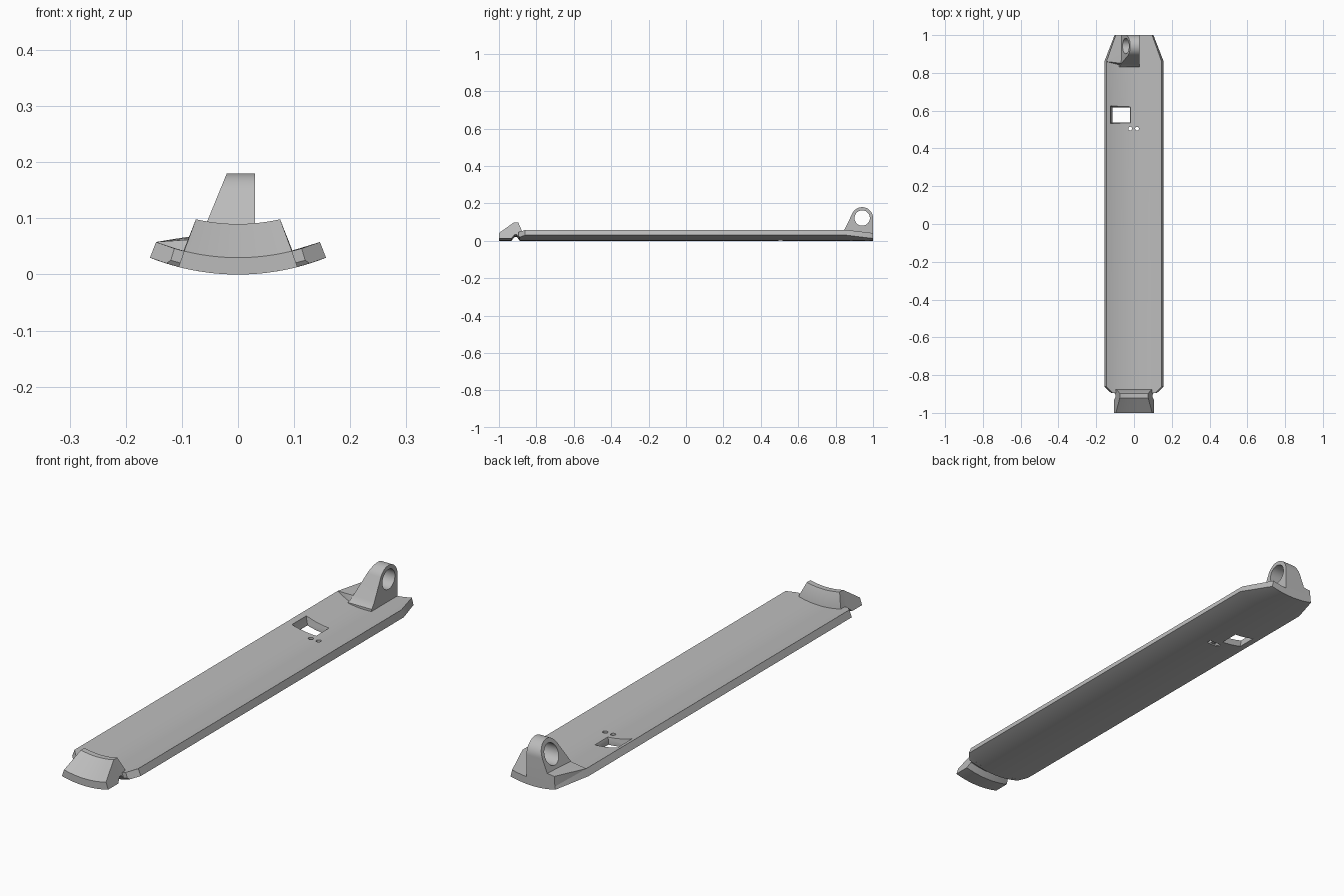
import bpy, bmesh
from math import sin, cos, asin, radians, pi
from mathutils import Vector

if "Cube" in bpy.data.objects:
    bpy.data.objects.remove(bpy.data.objects["Cube"])

R = 0.426          # outer radius of the curved plate, axis at z = R
RI = R - 0.03      # inner radius

grey = bpy.data.materials.new("plain grey")
grey.use_nodes = True
grey.diffuse_color = (0.5, 0.5, 0.5, 1)
grey.node_tree.nodes["Principled BSDF"].inputs["Base Color"].default_value = (0.5, 0.5, 0.5, 1)


def finish(name, bm):
    bmesh.ops.recalc_face_normals(bm, faces=bm.faces[:])
    me = bpy.data.meshes.new(name)
    bm.to_mesh(me)
    bm.free()
    me.materials.append(grey)
    ob = bpy.data.objects.new(name, me)
    bpy.context.collection.objects.link(ob)
    return ob


def loft(name, rings):
    """Skin a list of closed rings of equal length and cap both ends."""
    bm = bmesh.new()
    rows = [[bm.verts.new(p) for p in ring] for ring in rings]
    n = len(rows[0])
    for a, b in zip(rows, rows[1:]):
        for i in range(n):
            j = (i + 1) % n
            bm.faces.new((a[i], a[j], b[j], b[i]))
    bm.faces.new(rows[0])
    bm.faces.new(rows[-1])
    return finish(name, bm)


def arc_ring(y, r_out, w_out, r_in, w_in, n=24):
    """Curved slab section: outer arc one way, inner arc back."""
    ring = []
    for r, w, s in ((r_out, w_out, 1), (r_in, w_in, -1)):
        half = asin(w / r)
        for i in range(n + 1):
            a = s * half * (2 * i / n - 1)
            ring.append((r * sin(a), y, R - r * cos(a)))
    return ring


def plate_ring(y, w):
    return arc_ring(y, R, w, RI, w * RI / R)


def cut(target, cutter):
    cutter.hide_render = True
    mod = target.modifiers.new("cut", 'BOOLEAN')
    mod.operation = 'DIFFERENCE'
    mod.solver = 'EXACT'
    mod.object = cutter
    bpy.context.view_layer.objects.active = target
    bpy.ops.object.modifier_apply(modifier=mod.name)


def rect(cx, cy, hx, hy, z):
    return [(cx + sx * hx, cy + sy * hy, z) for sx, sy in ((-1, -1), (1, -1), (1, 1), (-1, 1))]


def circle(cx, cy, r, z, n=24):
    return [(cx + r * cos(2 * pi * i / n), cy + r * sin(2 * pi * i / n), z) for i in range(n)]


# Long curved plate with chamfered corners
plate = loft("curved_plate", [plate_ring(y, w) for y, w in
             ((-0.895, 0.122), (-0.86, 0.157), (0.86, 0.157), (1.0, 0.103))])

# Front hook: ramp, crest and steep back
hook = loft("front_hook", [arc_ring(y, R, 0.106, r, w) for y, r, w in
            ((-1.0, RI, 0.096), (-0.92, 0.336, 0.075),
             (-0.897, 0.336, 0.075), (-0.875, 0.39, 0.095))])

# Groove under the hook
groove = loft("groove_cutter", [arc_ring(y, 0.46, 0.2, r, 0.2) for y, r in
              ((-0.94, 0.434), (-0.916, 0.405), (-0.905, 0.405), (-0.883, 0.434))])

# Tapered window, two pin holes and the slot joining them underneath
window = loft("window_cutter", [rect(-0.068, 0.578, 0.047, 0.04, -0.05),
                                rect(-0.068, 0.578, 0.047, 0.04, 0.022),
                                rect(-0.068, 0.578, 0.057, 0.047, 0.045),
                                rect(-0.068, 0.578, 0.057, 0.047, 0.1)])
holes = [loft("pin_hole_cutter", [circle(x, 0.505, 0.01, z) for z in (-0.05, 0.1)])
         for x in (-0.02, 0.016)]
slot = loft("slot_cutter", [rect(-0.002, 0.505, 0.028, 0.01, z) for z in (-0.05, 0.006)])
for c in [groove, window, slot] + holes:
    cut(plate, c)
cut(hook, groove)

# Rear lug: rounded profile, upright on one side and leaning on the other
profile = [(1.0, 0.02), (0.83, 0.02), (0.83, 0.04), (0.84, 0.05), (0.849, 0.064)]
for i in range(25):
    a = radians(152 - 152 * i / 24)
    profile.append((0.942 + 0.058 * cos(a), 0.122 + 0.058 * sin(a)))
lug = loft("rear_lug", [[(0.03, y, z) for y, z in profile],
                        [(-0.02 - 0.41 * (0.18 - z), y, z) for y, z in profile]])
bore = loft("bore_cutter", [[(x, p[0], p[1]) for p in circle(0.942, 0.122, 0.041, 0, 40)]
                            for x in (-0.2, 0.2)])
cut(lug, bore)

# Raised shoulder beside the lug
bm = bmesh.new()
for p in ((-0.146, 0.86, 0.058), (-0.146, 0.86, 0.04), (-0.097, 1.0, 0.066),
          (-0.1, 1.0, 0.025), (-0.04, 1.0, 0.072), (-0.04, 1.0, 0.02),
          (-0.05, 0.835, 0.03), (-0.06, 0.85, 0.064)):
    bm.verts.new(p)
bmesh.ops.convex_hull(bm, input=bm.verts[:])
shoulder = finish("rear_shoulder", bm)

# Remove the cutters and smooth the curved surfaces
for c in [groove, window, slot, bore] + holes:
    bpy.data.objects.remove(c)
for ob in (plate, hook, lug, shoulder):
    bpy.ops.object.select_all(action='DESELECT')
    ob.select_set(True)
    bpy.context.view_layer.objects.active = ob
    bpy.ops.object.shade_smooth_by_angle(angle=radians(25))
